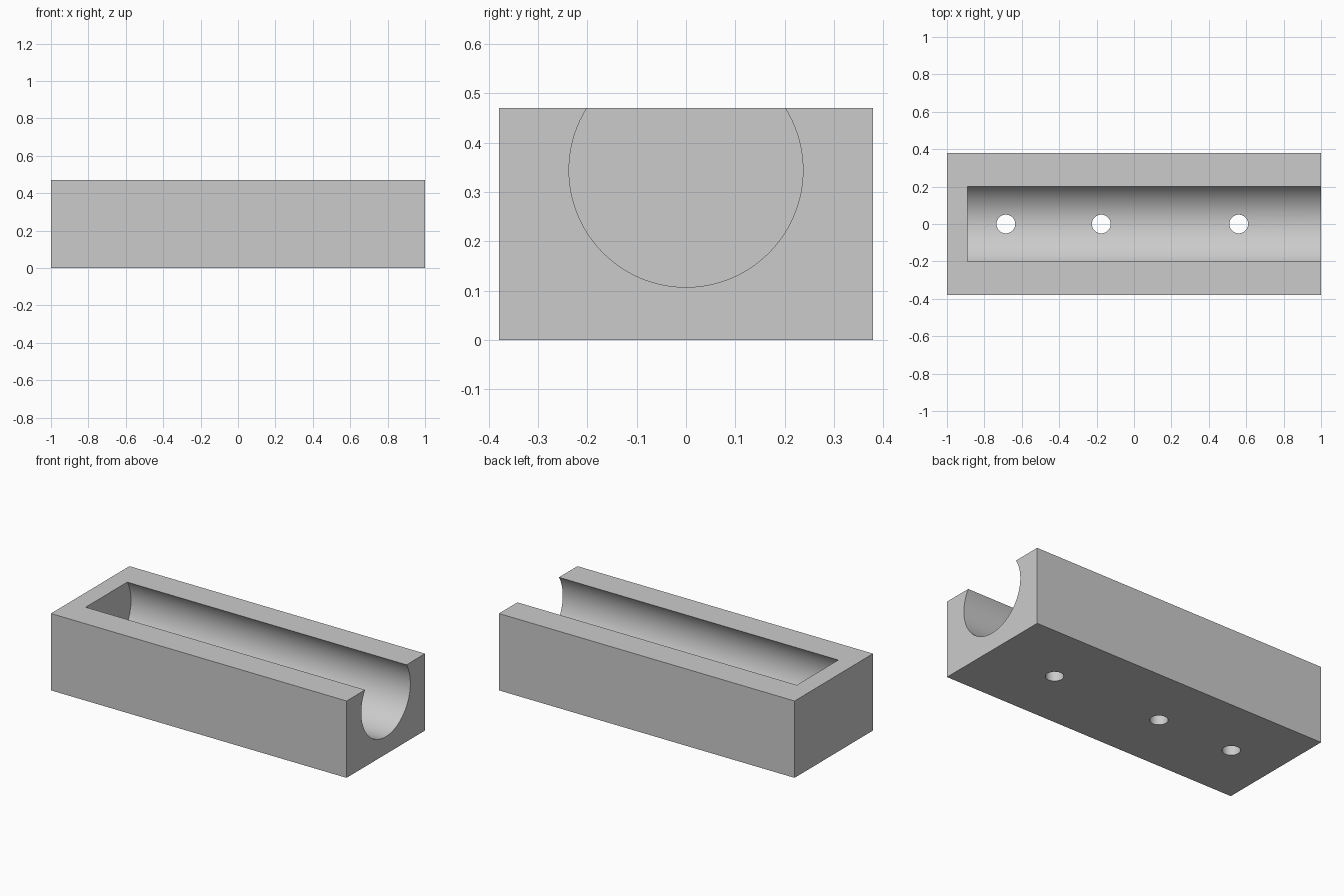
import bpy
import math

cube = bpy.data.objects.get("Cube")
if cube:
    bpy.data.objects.remove(cube, do_unlink=True)

LENGTH, WIDTH, HEIGHT = 2.0, 0.758, 0.47
BORE_RADIUS, BORE_Z, BORE_START = 0.237, 0.344, -0.89
HOLE_RADIUS = 0.05
HOLE_POSITIONS = (-0.685, -0.175, 0.56)

grey = bpy.data.materials.new("plain_grey")
grey.use_nodes = True
colour = (0.6, 0.6, 0.6, 1)
grey.diffuse_color = colour
grey.node_tree.nodes["Principled BSDF"].inputs["Base Color"].default_value = colour


def cylinder(name, radius, depth, location, sides, rotation=(0, 0, 0)):
    bpy.ops.mesh.primitive_cylinder_add(vertices=sides, radius=radius, depth=depth,
                                        location=location, rotation=rotation)
    obj = bpy.context.object
    obj.name = name
    obj.data.materials.append(grey)
    obj.hide_render = True
    return obj


# Solid block
bpy.ops.mesh.primitive_cube_add(size=1, location=(0, 0, HEIGHT / 2))
block = bpy.context.object
block.name = "channel_block"
block.scale = (LENGTH, WIDTH, HEIGHT)
bpy.ops.object.transform_apply(location=True, rotation=True, scale=True)
block.data.materials.append(grey)

# Round channel, closed on one end and open on the other
bore_end = LENGTH / 2 + 0.1
cutters = [cylinder("channel_cutter", BORE_RADIUS, bore_end - BORE_START,
                    ((bore_end + BORE_START) / 2, 0, BORE_Z), 128,
                    (0, math.pi / 2, 0))]

# Drain holes through the floor
for x in HOLE_POSITIONS:
    cutters.append(cylinder("hole_cutter", HOLE_RADIUS, 0.4, (x, 0, 0.1), 48))

# Cut everything out of the block
bpy.ops.object.select_all(action="DESELECT")
block.select_set(True)
bpy.context.view_layer.objects.active = block
for cutter in cutters:
    cut = block.modifiers.new(cutter.name, "BOOLEAN")
    cut.operation = "DIFFERENCE"
    cut.solver = "EXACT"
    cut.object = cutter
    bpy.ops.object.modifier_apply(modifier=cut.name)
    bpy.data.objects.remove(cutter, do_unlink=True)

bpy.ops.object.shade_smooth_by_angle(angle=math.radians(30))
